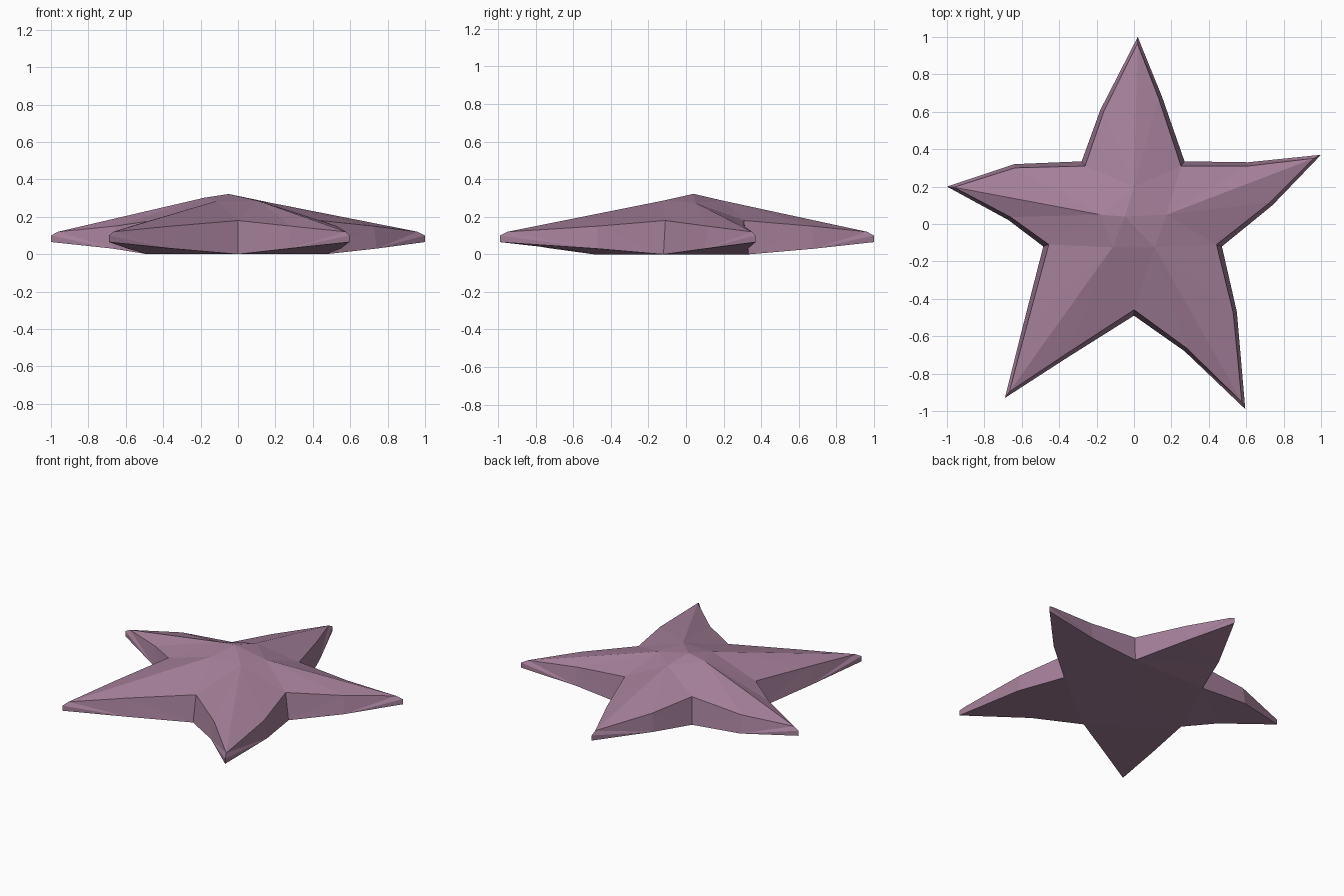
import bpy, bmesh
from mathutils import Vector

if "Cube" in bpy.data.objects:
    bpy.data.objects.remove(bpy.data.objects["Cube"])

# Arms counter-clockwise: tip, edge midpoint, valley, edge midpoint before next tip
OUTLINE = [
    (0.02, 1.00), (-0.18, 0.61), (-0.28, 0.335), (-0.64, 0.32),
    (-1.00, 0.20), (-0.67, 0.02), (-0.485, -0.12), (-0.59, -0.53),
    (-0.69, -0.93), (-0.35, -0.71), (0.0, -0.49), (0.27, -0.68),
    (0.595, -0.99), (0.55, -0.47), (0.47, -0.12), (0.74, 0.10),
    (1.00, 0.37), (0.61, 0.33), (0.27, 0.335), (0.15, 0.68)]
# Shoulder of each arm ridge, near the centre
SHOULDERS = [(0.0, 0.20, 0.285), (-0.18, 0.05, 0.302), (-0.115, -0.125, 0.285),
             (0.11, -0.125, 0.285), (0.175, 0.05, 0.275)]
APEX = (-0.05, 0.04, 0.322)
N = len(OUTLINE)

# Per kind (tip, mid, valley, mid): underside height, rim height, rim inset
LOW = (0.065, 0.03, 0.0, 0.03)
HIGH = (0.12, 0.15, 0.18, 0.15)
INSET = (0.015, 0.02, 0.026, 0.02)


def inset(i):
    """Outline point moved inwards by a mitred offset."""
    p, a, b = (Vector(OUTLINE[k % N]) for k in (i, i - 1, i + 1))
    e, f = (p - a).normalized(), (b - p).normalized()
    n1, n2 = Vector((-e.y, e.x)), Vector((-f.y, f.x))
    return p + (n1 + n2) * INSET[i % 4] / (1 + n1.dot(n2))


bm = bmesh.new()
base = [bm.verts.new((x, y, LOW[i % 4])) for i, (x, y) in enumerate(OUTLINE)]
rim = [bm.verts.new((*inset(i), HIGH[i % 4])) for i in range(N)]
blunt = {i: bm.verts.new((*OUTLINE[i], 0.10)) for i in range(0, N, 4)}
shoulder = [bm.verts.new(p) for p in SHOULDERS]
apex = bm.verts.new(APEX)
bottom = bm.verts.new((0, 0, 0.005))

# Side walls, with a short blunt edge at each tip
for i in range(N):
    j = (i + 1) % N
    loop = [base[i], base[j]]
    if j in blunt:
        loop.append(blunt[j])
    loop += [rim[j], rim[i]]
    if i in blunt:
        loop.append(blunt[i])
    bm.faces.new(loop)

for k in range(5):
    t, m = 4 * k, (k + 1) % 5
    left, right, before = t + 1, (t - 1) % N, (t - 2) % N
    v, s = t + 2, shoulder[k]
    # Ridged top of the arm and its part of the central cap
    for face in ((rim[t], rim[left], s), (rim[left], rim[v], s),
                 (rim[right], rim[t], s), (rim[before], rim[right], s),
                 (rim[v], shoulder[m], s), (s, shoulder[m], apex)):
        bm.faces.new(face)
    # Underside of the arm and its part of the middle
    for face in ((base[t], base[right], base[left]),
                 (base[left], base[right], base[before], base[v]),
                 (base[v], base[before], bottom)):
        bm.faces.new(face)

bmesh.ops.triangulate(bm, faces=[f for f in bm.faces if len(f.verts) > 3])
bmesh.ops.recalc_face_normals(bm, faces=bm.faces)
mesh = bpy.data.meshes.new("starfish")
bm.to_mesh(mesh)
bm.free()

# Mauve skin
mat = bpy.data.materials.new("mauve")
mat.diffuse_color = (0.376, 0.216, 0.323, 1)
mat.use_nodes = True
mat.node_tree.nodes["Principled BSDF"].inputs["Base Color"].default_value = mat.diffuse_color
mesh.materials.append(mat)
bpy.context.collection.objects.link(bpy.data.objects.new("starfish", mesh))
